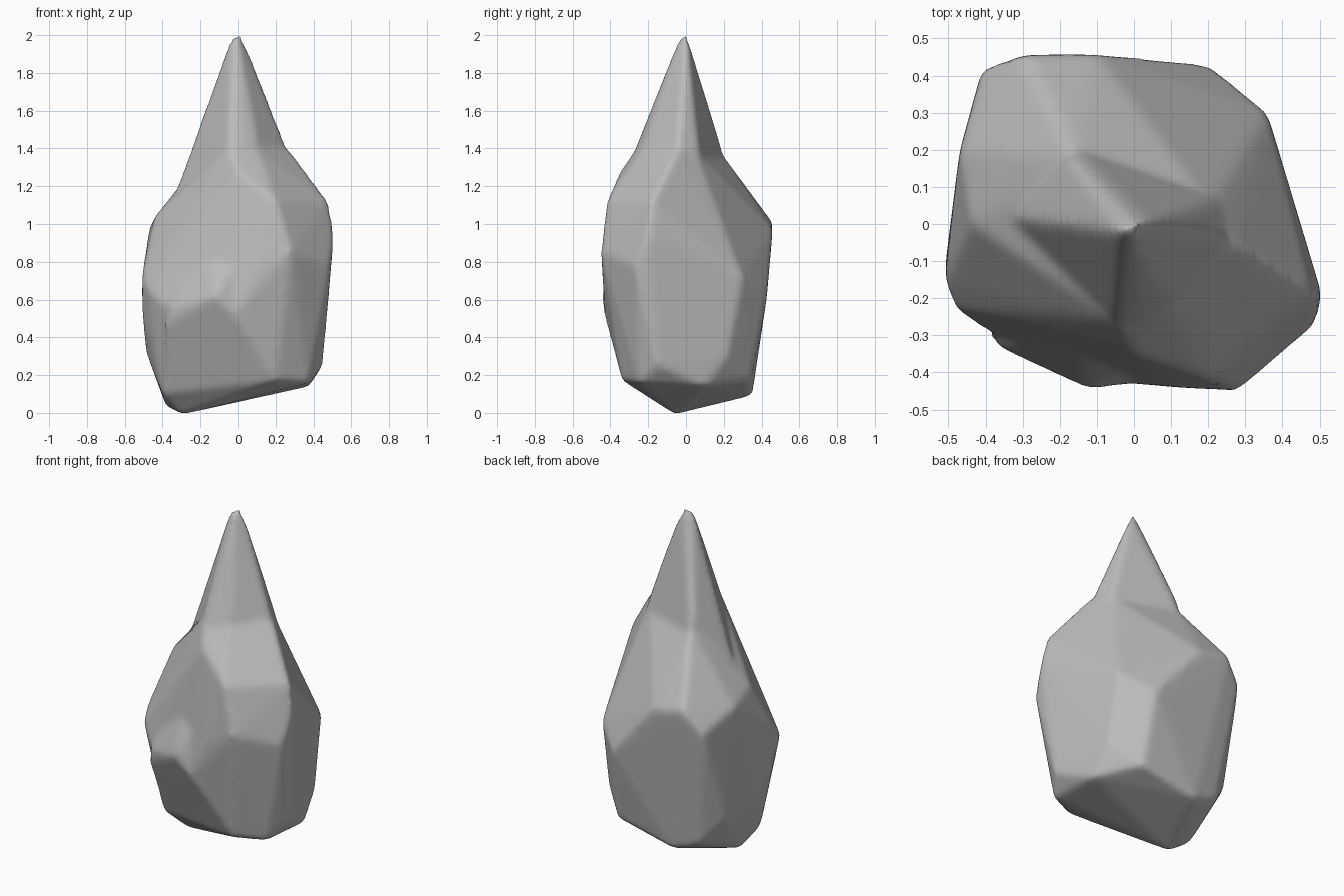
import bpy, bmesh

cube = bpy.data.objects.get("Cube")
if cube:
    bpy.data.objects.remove(cube, do_unlink=True)

stone = bpy.data.materials.new("stone_grey")
stone.use_nodes = True
grey = (0.5, 0.5, 0.5, 1)
stone.diffuse_color = grey
bsdf = stone.node_tree.nodes["Principled BSDF"]
bsdf.inputs["Base Color"].default_value = grey
bsdf.inputs["Roughness"].default_value = 0.9


def add_chunk(bm, corners):
    """Add one closed, faceted chunk wrapped around its corner points."""
    part = bmesh.new()
    for c in corners:
        part.verts.new(c)
    res = bmesh.ops.convex_hull(part, input=part.verts[:])
    loose = {v for v in res["geom_interior"] + res["geom_unused"]
             if isinstance(v, bmesh.types.BMVert)}
    bmesh.ops.delete(part, geom=list(loose), context='VERTS')
    bmesh.ops.recalc_face_normals(part, faces=part.faces[:])
    tmp = bpy.data.meshes.new("chunk")
    part.to_mesh(tmp)
    part.free()
    bm.from_mesh(tmp)
    bpy.data.meshes.remove(tmp)


# Main boulder: slanted underside, wide waist, sloping shoulders
boulder = [
    (-0.30, -0.06, -0.01), (-0.38, 0.02, 0.03), (-0.15, 0.35, 0.09), (-0.32, 0.33, 0.15),
    (0.22, 0.34, 0.17), (0.38, 0.10, 0.14), (0.37, -0.25, 0.16), (0.20, -0.34, 0.17),
    (-0.40, -0.15, 0.10), (0.45, -0.15, 0.25), (0.37, 0.22, 0.30), (-0.49, 0.00, 0.33),
    (-0.44, 0.25, 0.30), (-0.02, -0.43, 0.52), (0.10, -0.44, 0.75), (0.28, -0.45, 0.85),
    (0.20, -0.42, 1.12), (0.00, -0.35, 1.28), (0.51, -0.20, 0.95), (0.49, -0.27, 0.78),
    (0.48, -0.18, 1.12), (0.36, 0.30, 0.72), (0.20, 0.43, 0.62), (-0.10, 0.46, 0.97),
    (-0.30, 0.46, 1.01), (-0.41, 0.42, 0.88), (-0.51, -0.15, 0.72), (-0.51, -0.12, 0.55),
    (-0.48, -0.23, 0.66), (-0.41, -0.28, 0.58), (-0.47, 0.20, 0.98), (-0.44, 0.00, 1.04),
    (0.28, -0.05, 1.39), (0.21, 0.05, 1.39), (-0.05, -0.26, 1.41), (0.10, -0.23, 1.40),
    (-0.16, 0.18, 1.39),
]
# Spire whose flanks run down into the shoulders
spire = [
    (-0.04, -0.02, 1.985), (0.01, 0.00, 2.015), (0.04, 0.01, 1.96), (0.00, -0.04, 1.975),
    (-0.27, 0.02, 1.29), (-0.35, 0.02, 1.12), (-0.05, -0.26, 1.42), (0.10, -0.21, 1.45),
    (0.21, 0.05, 1.42), (0.22, -0.04, 1.48), (-0.17, 0.17, 1.45), (-0.16, 0.21, 1.33),
    (0.30, -0.05, 1.30), (0.23, 0.08, 1.30), (0.02, -0.31, 1.28), (0.00, 0.00, 0.90),
]
# Knob jutting from the lower front
knob = [
    (-0.37, -0.33, 0.55), (-0.39, -0.31, 0.46), (-0.12, -0.45, 0.62), (0.00, -0.43, 0.50),
    (-0.39, -0.15, 0.09), (0.20, -0.34, 0.18), (-0.20, 0.00, 0.50), (-0.33, -0.22, 0.74),
    (-0.15, -0.29, 0.95), (0.05, -0.36, 0.90),
]

bm = bmesh.new()
for chunk in (boulder, spire, knob):
    add_chunk(bm, chunk)
mesh = bpy.data.meshes.new("rock_shard")
bm.to_mesh(mesh)
bm.free()
mesh.materials.append(stone)
rock = bpy.data.objects.new("rock_shard", mesh)
bpy.context.collection.objects.link(rock)

# Fuse the chunks and soften their edges like weathered stone
fuse = rock.modifiers.new("fuse", 'REMESH')
fuse.mode = 'VOXEL'
fuse.voxel_size = 0.016
fuse.use_smooth_shade = True
soften = rock.modifiers.new("soften", 'SMOOTH')
soften.factor = 0.5
soften.iterations = 14
